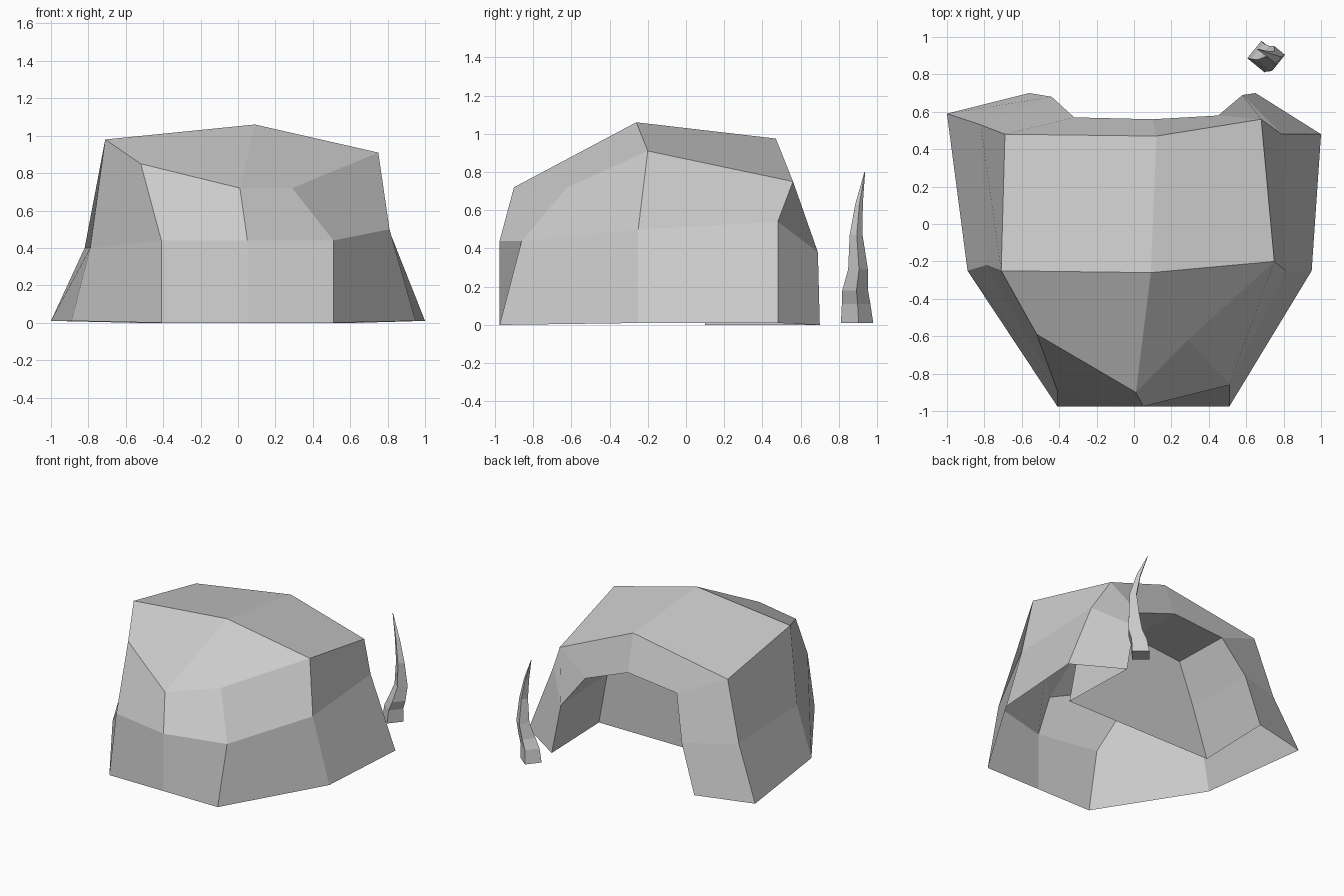
import bpy, bmesh
from math import cos, sin, pi

if "Cube" in bpy.data.objects:
    bpy.data.objects.remove(bpy.data.objects["Cube"])


def make_object(name, bm):
    bmesh.ops.remove_doubles(bm, verts=bm.verts, dist=0.0005)
    bmesh.ops.recalc_face_normals(bm, faces=bm.faces)
    mesh = bpy.data.meshes.new(name)
    bm.to_mesh(mesh)
    bm.free()
    obj = bpy.data.objects.new(name, mesh)
    bpy.context.collection.objects.link(obj)
    return obj


def add_row(bm, points):
    return [bm.verts.new(p) for p in points]


def loft(bm, rows, closed=False):
    for a, b in zip(rows, rows[1:]):
        n = len(a)
        for i in range(n if closed else n - 1):
            j = (i + 1) % n
            bm.faces.new((a[i], a[j], b[j], b[i]))


# Faceted rock shell: three rings running from back left, round the front, to back right
bm = bmesh.new()
base = add_row(bm, [(-1, .59, .01), (-.89, -.25, .01), (-.41, -.975, 0), (.05, -.975, 0),
                    (.51, -.975, 0), (.95, -.25, .01), (1, .48, .01)])
mid = add_row(bm, [(-.82, .53, .4), (-.79, -.22, .4), (-.41, -.89, .44), (.05, -.975, .44),
                   (.51, -.86, .44), (.81, -.25, .5), (.79, .48, .54)])
top = add_row(bm, [(-.69, .48, .84), (-.71, -.25, .98), (-.52, -.59, .85), (.01, -.9, .72),
                   (.29, -.62, .72), (.75, -.2, .91), (.68, .56, .75)])
loft(bm, [base, mid, top])

# Roof facets around the apex
apex, ridge = add_row(bm, [(.09, -.26, 1.06), (.12, .47, .975)])
bl, l, fl, fm, fr, r, br = top
for face in ((l, fl, fm, apex), (apex, fm, fr, r), (bl, l, apex, ridge), (ridge, apex, r, br)):
    bm.faces.new(face)

# Rear arch frame, tunnel lining and its end wall (underside stays open)
arch = [(-.56, .7, 0), (-.44, .68, .36), (-.32, .57, .67), (.1, .56, .71),
        (.45, .58, .58), (.58, .69, .38), (.65, .7, 0)]
outer = [base[0], mid[0], bl, ridge, br, mid[-1], base[-1]]
inner = add_row(bm, arch)
deep = add_row(bm, [(x * 1.03, .1, z * 1.03) for x, y, z in arch])
loft(bm, [outer, inner, deep])
bm.faces.new(deep)
make_object("rock_shelter", bm)

# Curved four-sided spike standing behind the shelter: centre and radius per ring
bm = bmesh.new()
spine = [(.69, .895, .01, .085), (.70, .89, .11, .075), (.73, .885, .18, .068),
         (.755, .9, .29, .052), (.755, .89, .47, .034), (.72, .905, .63, .02),
         (.66, .935, .8, .002)]
rings = [add_row(bm, [(x + rad * cos(.1 + k * pi / 2), y + rad * sin(.1 + k * pi / 2), z)
                      for k in range(4)]) for x, y, z, rad in spine]
loft(bm, rings, closed=True)
bm.faces.new(rings[0])
bm.faces.new(rings[-1])
make_object("curved_spike", bm)
